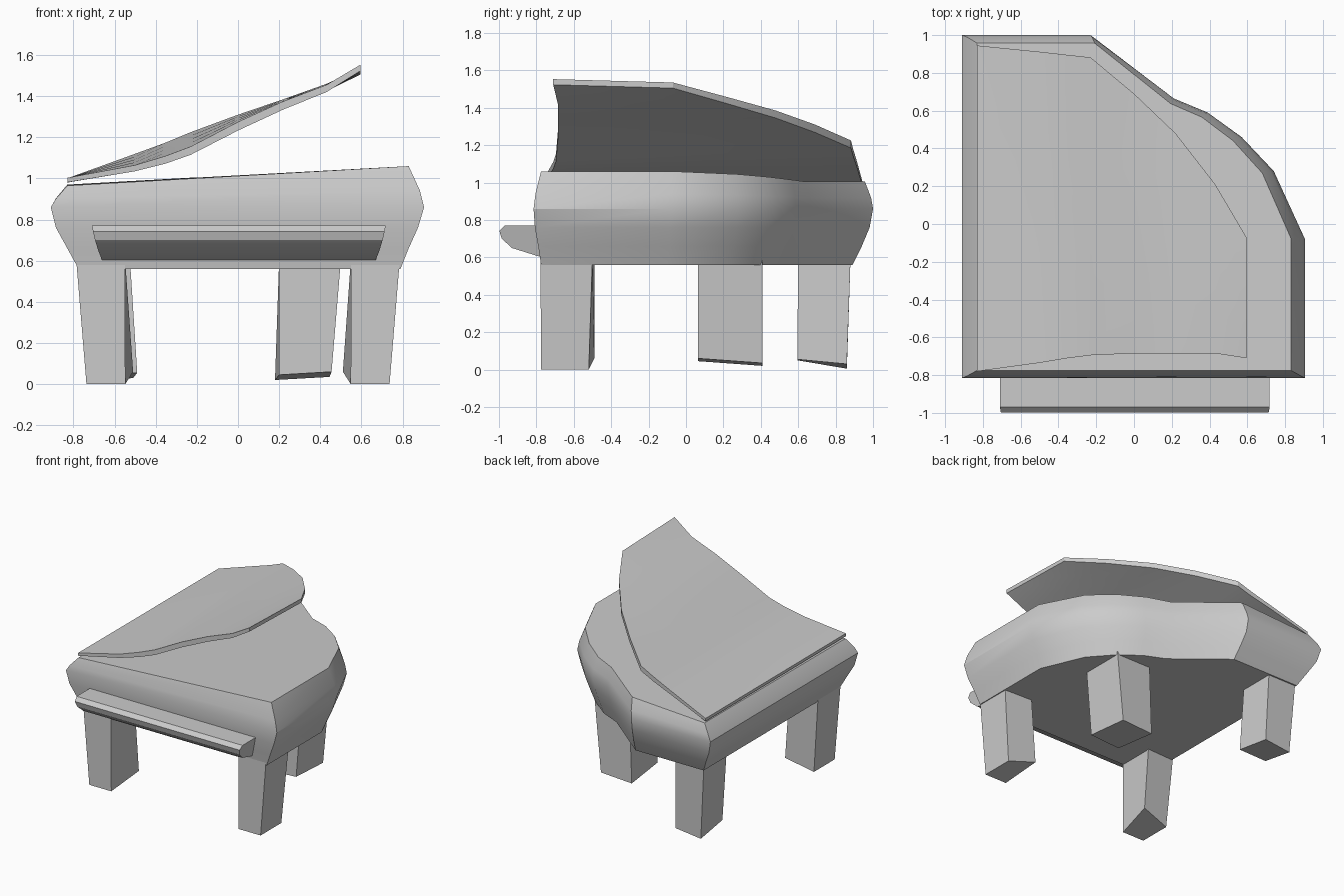
import bpy, bmesh


def loft(name, rings, angle=0.5):
    """Skin a list of equal-length closed rings and cap both ends."""
    bm = bmesh.new()
    vs = [[bm.verts.new(p) for p in r] for r in rings]
    n = len(vs[0])
    for a, b in zip(vs, vs[1:]):
        for i in range(n):
            j = (i + 1) % n
            bm.faces.new((a[i], a[j], b[j], b[i]))
    bm.faces.new(vs[0][::-1])
    bm.faces.new(vs[-1])
    bmesh.ops.recalc_face_normals(bm, faces=bm.faces)
    me = bpy.data.meshes.new(name)
    bm.to_mesh(me)
    bm.free()
    ob = bpy.data.objects.new(name, me)
    bpy.context.collection.objects.link(ob)
    bpy.ops.object.select_all(action='DESELECT')
    ob.select_set(True)
    bpy.context.view_layer.objects.active = ob
    bpy.ops.object.shade_smooth_by_angle(angle=angle)
    return ob


# Body: plan outline (x, y, rim height) swept through a bulging side profile
outline = [(-.91, -.815, .965), (.905, -.815, 1.06), (.905, -.08, 1.06),
           (.74, .28, 1.045), (.57, .46, 1.03), (.39, .59, 1.015),
           (.21, .665, 1.005), (-.23, 1.0, 1.005), (-.91, 1.0, .97)]
# x min, x max, y min, y max, height, share of the rise from height to rim
profile = [(-.775, .79, -.775, .89, .56, 0), (-.83, .83, -.79, .94, .66, 0),
           (-.885, .875, -.808, .982, .76, 0), (-.91, .905, -.815, 1.0, .86, 0),
           (-.885, .885, -.805, .99, .86, .4), (-.83, .83, -.775, .957, .86, 1)]
rings = []
for x0, x1, y0, y1, z, t in profile:
    rings.append([(x0 + (x + .91) / 1.815 * (x1 - x0),
                   y0 + (y + .815) / 1.815 * (y1 - y0),
                   z + t * (top - z)) for x, y, top in outline])
loft("piano_body", rings)

# Raised lid: columns of (x, front y, back y, front z, back z, thickness)
columns = [(-.83, -.78, .945, 1.003, 1.0, .022), (-.5, -.735, .912, 1.065, 1.12, .03),
           (-.35, -.71, .895, 1.11, 1.175, .037), (-.23, -.695, .882, 1.155, 1.225, .04),
           (0, -.685, .69, 1.275, 1.31, .042), (.22, -.685, .48, 1.375, 1.385, .04),
           (.43, -.685, .21, 1.455, 1.46, .035), (.595, -.71, -.07, 1.553, 1.535, .03)]
rings = []
for x, yf, yb, zf, zb, th in columns:
    row = [(x, yf + (yb - yf) * k / 4, zf + (zb - zf) * k / 4) for k in range(5)]
    rings.append(row + [(px, py, pz - th) for px, py, pz in reversed(row)])
loft("lid", rings)

# Key shelf: side profile (y, z, inset of the ends)
shelf = [(-.77, .77, 0), (-.97, .77, 0), (-.998, .742, .005), (-.985, .70, .015),
         (-.93, .65, .03), (-.77, .6, .05)]
loft("key_shelf", [[(-.71 + i, y, z) for y, z, i in shelf],
                   [(.718 - i, y, z) for y, z, i in shelf]])

# Front legs, flush with the body and mirrored across x
for side, name in ((1, "right"), (-1, "left")):
    top = [(.55, -.778, .62), (.788, -.778, .62), (.788, -.5, .62), (.55, -.49, .62)]
    foot = [(.548, -.775, 0), (.737, -.775, 0), (.737, -.52, 0), (.51, -.49, .06)]
    loft("front_leg_" + name,
         [[(side * x, y, z) for x, y, z in r] for r in (top, foot)], .35)

# Back legs with slanted feet
loft("back_leg_left", [
    [(-.77, .6, .6), (-.525, .6, .6), (-.525, .88, .6), (-.77, .88, .6)],
    [(-.73, .595, .05), (-.49, .595, .055), (-.51, .86, .03), (-.73, .86, .005)]], .35)
loft("back_leg_right", [
    [(.2, .065, .6), (.5, .065, .6), (.5, .41, .6), (.2, .41, .6)],
    [(.2, .065, .045), (.455, .065, .06), (.445, .41, .035), (.18, .41, .02)]], .35)
